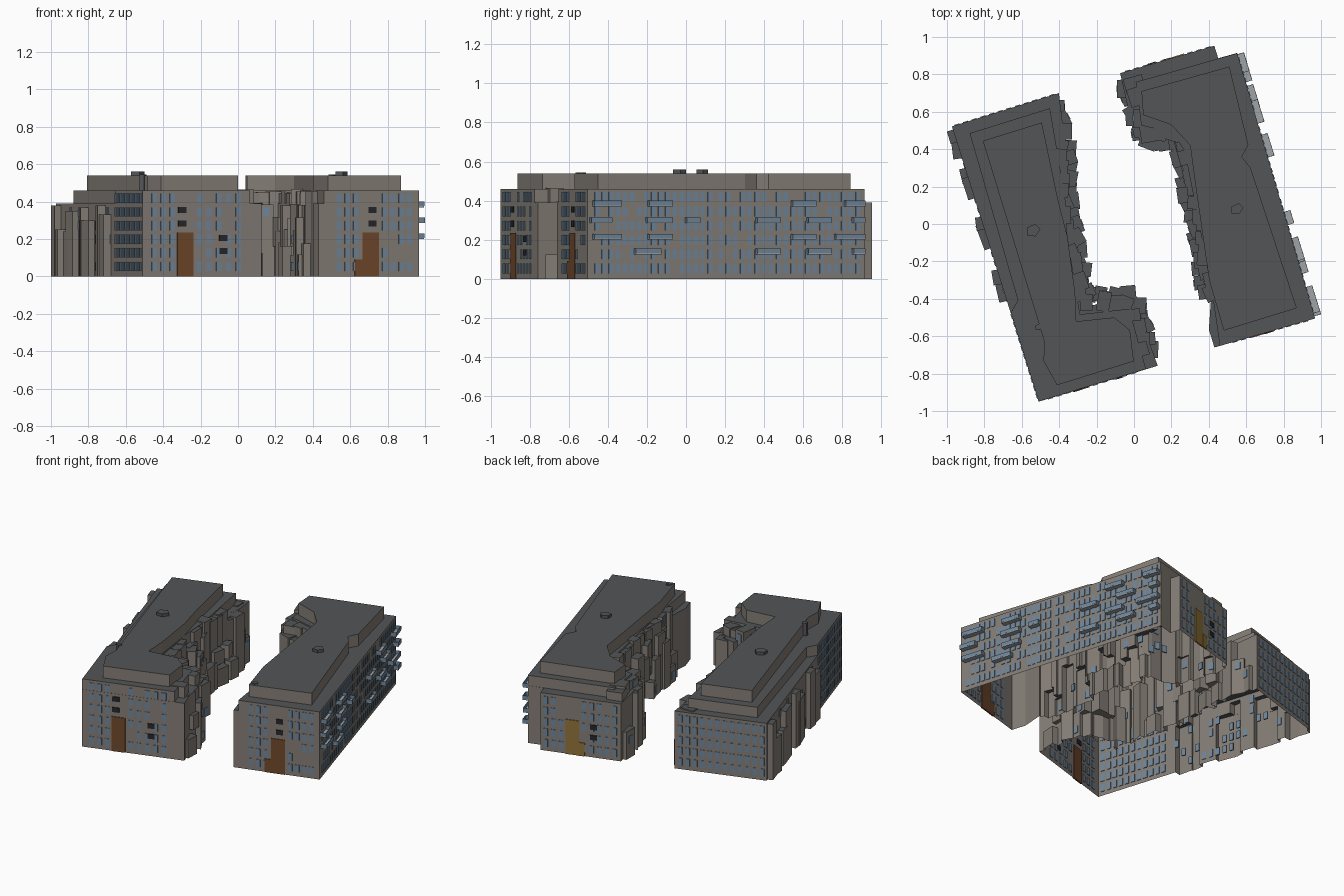
import bpy, bmesh, math, random
from mathutils import Matrix, Vector

if "Cube" in bpy.data.objects:
    bpy.data.objects.remove(bpy.data.objects["Cube"])

random.seed(7)
ANG = math.radians(17.3)


def material(name, rgb):
    m = bpy.data.materials.new(name)
    m.diffuse_color = (*rgb, 1)
    m.use_nodes = True
    m.node_tree.nodes["Principled BSDF"].inputs["Base Color"].default_value = m.diffuse_color
    return m


WALL = material("wall", (0.23, 0.205, 0.18))
ROOF = material("roof", (0.085, 0.09, 0.095))
GLASS = material("glass", (0.16, 0.24, 0.33))
DARK = material("dark_opening", (0.02, 0.02, 0.025))
DOOR = material("door", (0.16, 0.065, 0.025))
OCHRE = material("ochre_door", (0.28, 0.17, 0.04))
RAIL = material("rail", (0.35, 0.37, 0.38))


def frame(x, y):
    return Matrix.Translation((x, y, 0)) @ Matrix.Rotation(ANG, 4, 'Z')


def box(bm, M, u, v, ang, su, sv, z0, z1):
    """Box centred on (u, v), full sizes su, sv, turned by ang."""
    T = M @ Matrix.Translation((u, v, (z0 + z1) / 2)) @ Matrix.Rotation(ang, 4, 'Z')
    bmesh.ops.create_cube(bm, size=1, matrix=T @ Matrix.Diagonal((su, sv, z1 - z0, 1)))


def prism(bm, M, pts, z0, z1):
    f = bm.faces.new([bm.verts.new(M @ Vector((u, v, z0))) for u, v in pts])
    top = bmesh.ops.extrude_face_region(bm, geom=[f])["geom"]
    bmesh.ops.translate(bm, vec=(0, 0, z1 - z0),
                        verts=[g for g in top if isinstance(g, bmesh.types.BMVert)])
    bmesh.ops.recalc_face_normals(bm, faces=bm.faces)


def finish(bm, name, mat=None, coll=None):
    me = bpy.data.meshes.new(name)
    bm.to_mesh(me)
    bm.free()
    ob = bpy.data.objects.new(name, me)
    (coll or bpy.context.scene.collection).objects.link(ob)
    if mat:
        me.materials.append(mat)
    return ob


def piece(coll, fn, *args):
    bm = bmesh.new()
    fn(bm, *args)
    return finish(bm, "mass", None, coll)


def floors(height):
    return [0.053 + 0.073 * i for i in range(6) if 0.08 + 0.073 * i < height]


def facade(bm, M, a, b, n, height, skip=0.0, w=0.028):
    """Grid of windows set through the wall from a to b."""
    a, b = Vector(a), Vector(b)
    ang = math.atan2(b.y - a.y, b.x - a.x)
    for i in range(n):
        p = a.lerp(b, (i + 0.5) / n)
        for z in floors(height):
            if random.random() >= skip:
                box(bm, M, p.x, p.y, ang, w, 0.008, z - 0.025, z + 0.025)


def terraces(coll, glass, M, path):
    """Jagged stepped columns along the courtyard side (left of the path)."""
    for p, q in zip(path, path[1:]):
        p, q = Vector(p), Vector(q)
        d = q - p
        n = Vector((-d.y, d.x)).normalized()
        base = math.atan2(d.y, d.x)
        count = max(2, round(d.length / 0.062))
        for i in range(count):
            for off, heights in ((-0.025, (0.39, 0.45, 0.45, 0.46)), (0.012, (0.12, 0.18, 0.25, 0.32, 0.385))):
                c = p.lerp(q, (i + random.uniform(0.3, 0.7)) / count) + n * (off + random.uniform(-0.012, 0.012))
                ang = base + random.uniform(-0.35, 0.35)
                s, depth = random.uniform(0.065, 0.1), random.uniform(0.08, 0.11)
                h = random.choice(heights) + random.uniform(-0.008, 0.008)
                z0 = 0.16 if off > 0 and h > 0.24 and random.random() < 0.4 else -0.1 - random.random() * 0.02
                piece(coll, box, M, c.x, c.y, ang, s, depth, z0, h)
                if random.random() < 0.35:
                    o = c + Vector((-math.sin(ang), math.cos(ang))) * depth / 2
                    z = random.choice(floors(max(h, 0.1)))
                    if z > z0 + 0.03:
                        box(glass, M, o.x, o.y, ang, 0.035, 0.008, z - 0.024, z + 0.024)


def fuse(name, coll):
    """Union of all masses, cut open at ground level; roofs dark."""
    first = coll.objects[0]
    coll.objects.unlink(first)
    bpy.context.scene.collection.objects.link(first)
    mod = first.modifiers.new("union", 'BOOLEAN')
    mod.operation, mod.solver = 'UNION', 'EXACT'
    mod.operand_type, mod.collection = 'COLLECTION', coll
    dg = bpy.context.evaluated_depsgraph_get()
    me = bpy.data.meshes.new_from_object(first.evaluated_get(dg))
    bm = bmesh.new()
    bm.from_mesh(me)
    bmesh.ops.bisect_plane(bm, geom=bm.verts[:] + bm.edges[:] + bm.faces[:], plane_co=(0, 0, 0),
                           plane_no=(0, 0, 1), clear_inner=True)
    bm.normal_update()
    for f in bm.faces:
        f.material_index = 1 if f.normal.z > 0.5 else 0
    for ob in list(coll.objects) + [first]:
        bpy.data.objects.remove(ob)
    bpy.data.collections.remove(coll)
    finish(bm, name, WALL).data.materials.append(ROOF)


def masses(name):
    c = bpy.data.collections.new(name)
    bpy.context.scene.collection.children.link(c)
    return c


# West building: stepped tiers, bays and courtyard columns
A = frame(-0.51, -0.95)
col, glass = masses("west"), bmesh.new()
piece(col, prism, A, [(0, 0), (0.665, -0.006), (0.65, 0.38), (0.40, 0.41), (0.43, 0.8), (0.48, 1.0),
                      (0.55, 1.3), (0.594, 1.543), (-0.005, 1.543)], -0.1, 0.39)
piece(col, prism, A, [(0.001, 0.001), (0.6, -0.004), (0.61, 0.33), (0.35, 0.38), (0.41, 0.8), (0.46, 1.0),
                      (0.524, 1.48), (0.075, 1.48), (0.055, 0.55), (0, 0.5)], -0.11, 0.46)
piece(col, prism, A, [(0.12, 0.055), (0.55, 0.055), (0.58, 0.22), (0.52, 0.31), (0.32, 0.35), (0.36, 0.5),
                      (0.41, 0.8), (0.42, 1.0), (0.46, 1.42), (0.13, 1.42), (0.125, 0.3), (0.09, 0.2)], -0.12, 0.54)
for v, s, h in ((0.62, 0.11, 0.33), (0.70, 0.08, 0.38), (0.93, 0.14, 0.3), (1.0, 0.07, 0.37),
                (1.2, 0.12, 0.35), (1.27, 0.08, 0.24), (1.43, 0.13, 0.25), (1.49, 0.07, 0.38)):
    piece(col, box, A, -0.004, v, random.uniform(-0.2, 0.2), 0.07, s, -0.13, h)
terraces(col, glass, A, [(0.54, 1.5), (0.54, 1.3), (0.47, 1.0), (0.43, 0.8), (0.39, 0.46),
                         (0.65, 0.375), (0.635, 0.06)])
fuse("west_building", col)
facade(glass, A, (0.04, 0), (0.19, -0.001), 3, 0.46)
facade(glass, A, (0.29, -0.002), (0.56, -0.005), 5, 0.46, 0.1)
facade(glass, A, (-0.001, 0.5), (0, 0.01), 11, 0.46)
facade(glass, A, (-0.004, 1.4), (-0.002, 0.55), 17, 0.39, 0.75)
facade(glass, A, (0.0, 1.543), (0.58, 1.543), 12, 0.39)
finish(glass, "west_windows", GLASS)

# East building
B = frame(0.43, -0.66)
col, glass = masses("east"), bmesh.new()
piece(col, prism, B, [(0, 0), (0.56, -0.012), (0.584, 1.467), (0.479, 1.47), (0.479, 1.54), (-0.045, 1.55),
                      (-0.075, 1.2), (0.12, 1.12), (0.11, 0.67), (0.07, 0.28), (0.0, 0.1)], -0.1, 0.39)
piece(col, prism, B, [(0.03, -0.001), (0.5601, -0.0121), (0.5841, 1.466), (0.02, 1.48), (-0.02, 1.25),
                      (0.13, 1.16), (0.16, 1.05), (0.12, 0.67), (0.07, 0.25)], -0.11, 0.46)
piece(col, prism, B, [(0.075, 0.071), (0.483, 0.07), (0.47, 0.86), (0.443, 0.93), (0.495, 0.98), (0.523, 1.41),
                      (0.035, 1.424), (0.006, 1.3), (0.134, 1.205), (0.197, 1.07), (0.16, 0.85), (0.08, 0.35)],
      -0.12, 0.54)
terraces(col, glass, B, [(0.055, 0.27), (0.11, 0.67), (0.15, 1.12), (-0.04, 1.19), (-0.02, 1.5)])
fuse("east_building", col)
facade(glass, B, (0.09, -0.002), (0.23, -0.005), 3, 0.46)
facade(glass, B, (0.345, -0.007), (0.53, -0.011), 4, 0.46, 0.1)
facade(glass, B, (0.560, 0.02), (0.571, 0.66), 17, 0.46, 0.12, 0.024)
facade(glass, B, (0.571, 0.68), (0.584, 1.45), 20, 0.46, 0.12, 0.024)
facade(glass, B, (-0.03, 1.55), (0.22, 1.545), 5, 0.39, 0.1)
facade(glass, B, (0.32, 1.543), (0.47, 1.54), 3, 0.39, 0.1)
finish(glass, "east_windows", GLASS)

# Doors and dark openings on the end walls
bm = bmesh.new()
box(bm, A, 0.237, -0.002, 0, 0.09, 0.01, 0.0, 0.235)
box(bm, B, 0.29, -0.006, -0.02, 0.09, 0.01, 0.0, 0.235)
box(bm, B, 0.224, -0.005, -0.02, 0.045, 0.01, 0.0, 0.09)
finish(bm, "south_doors", DOOR)
bm = bmesh.new()
box(bm, B, 0.27, 1.544, 0, 0.085, 0.01, 0.0, 0.235)
box(bm, B, 0.21, 1.546, 0, 0.04, 0.01, 0.0, 0.09)
finish(bm, "north_door", OCHRE)
bm = bmesh.new()
for M, u, v, zs in ((A, 0.22, -0.002, (0.355, 0.282)), (A, 0.45, -0.005, (0.205, 0.135)),
                    (B, 0.3, -0.007, (0.355, 0.282)), (B, 0.13, 1.548, (0.205, 0.135))):
    for z in zs:
        box(bm, M, u, v, 0, 0.045, 0.011, z - 0.016, z + 0.016)
finish(bm, "dark_openings", DARK)

# Balconies on the east wall: (y start, y end) per level
slab, rail = bmesh.new(), bmesh.new()
for z, spans in ((0.37, ((-.47, -.33), (-.19, -.07), (.54, .66), (.81, .92))),
                 (0.285, ((-.5, -.38), (-.2, -.07), (0, .07), (.36, .48), (.62, .74), (.85, .92))),
                 (0.2, ((-.47, -.33), (-.19, -.07), (.54, .66), (.76, .92))),
                 (0.125, ((-.26, -.13), (.36, .48), (.62, .74), (.85, .92)))):
    for y0, y1 in spans:
        v0, v1 = max(0.0, (y0 + 0.485) / 0.955), min(1.46, (y1 + 0.485) / 0.955)
        c, u = (v0 + v1) / 2, 0.56 + 0.0162 * v0
        box(slab, B, u + 0.018, c, 0, 0.038, v1 - v0, z, z + 0.006)
        box(rail, B, u + 0.036, c, 0, 0.003, v1 - v0, z + 0.006, z + 0.03)
        for e in (v0 + 0.0015, v1 - 0.0015):
            box(rail, B, u + 0.018, e, 0, 0.036, 0.003, z + 0.006, z + 0.03)
finish(slab, "balcony_slabs", RAIL)
finish(rail, "balcony_rails", GLASS)

# Small roof houses
bm = bmesh.new()
for x, y, r in ((-0.54, -0.035, 0.04), (0.55, 0.08, 0.035), (-0.51, -0.55, 0.02), (0.5, -0.53, 0.02)):
    prism(bm, Matrix.Translation((x, y, 0)),
          [(r * math.cos(k * 1.257), r * 0.9 * math.sin(k * 1.257 + 0.2)) for k in range(5)],
          0.535 if r > 0.03 else 0.455, 0.56 if r > 0.03 else 0.545)
finish(bm, "roof_houses", ROOF)
